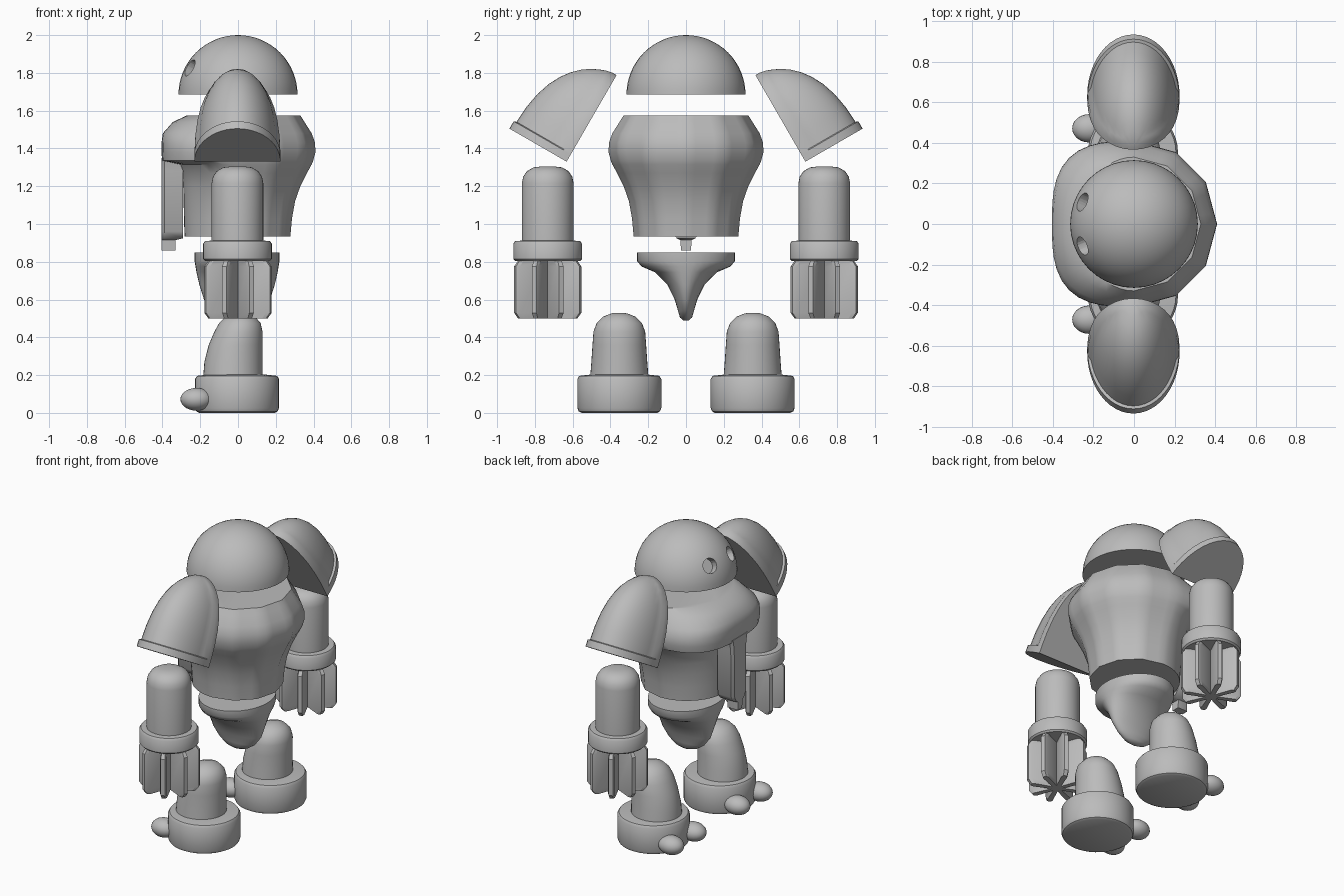
import bpy, bmesh, math
from math import sin, cos, pi
from mathutils import Vector

cube = bpy.data.objects.get("Cube")
if cube:
    bpy.data.objects.remove(cube)

grey = bpy.data.materials.new("plain grey")
grey.use_nodes = True
grey.diffuse_color = (0.5, 0.5, 0.5, 1)
grey.node_tree.nodes["Principled BSDF"].inputs["Base Color"].default_value = (0.5, 0.5, 0.5, 1)


def finish(name, bm, angle=35):
    bmesh.ops.remove_doubles(bm, verts=bm.verts, dist=0.0005)
    bmesh.ops.recalc_face_normals(bm, faces=bm.faces)
    mesh = bpy.data.meshes.new(name)
    bm.to_mesh(mesh)
    bm.free()
    mesh.materials.append(grey)
    ob = bpy.data.objects.new(name, mesh)
    bpy.context.collection.objects.link(ob)
    shade(ob, angle)
    return ob


def shade(ob, angle):
    bpy.ops.object.select_all(action='DESELECT')
    ob.select_set(True)
    bpy.context.view_layer.objects.active = ob
    bpy.ops.object.shade_smooth_by_angle(angle=math.radians(angle))


def loft(name, rings, angle=35):
    """Skin a stack of equal-length closed rings and cap both ends."""
    bm = bmesh.new()
    loops = [[bm.verts.new(p) for p in ring] for ring in rings]
    n = len(loops[0])
    for a, b in zip(loops, loops[1:]):
        for i in range(n):
            j = (i + 1) % n
            bm.faces.new((a[i], a[j], b[j], b[i]))
    bm.faces.new(loops[0])
    bm.faces.new(loops[-1])
    return finish(name, bm, angle)


def ellipse(cx, cy, z, rx, ry, n=40):
    return [(cx + rx * cos(2 * pi * i / n), cy + ry * sin(2 * pi * i / n), z) for i in range(n)]


def turned(name, cx, cy, profile):
    return loft(name, [ellipse(cx, cy, z, r, r) for r, z in profile])


# Head: half dome with two eye sockets
R, base = 0.315, 1.685
dome = [(R * cos(t * pi / 32), base + R * sin(t * pi / 32)) for t in range(16)] + [(0.004, base + R)]
head = turned("head", 0, 0, dome)
for s in (1, -1):
    d = Vector((-0.27, 0.115 * s, 0.15)).normalized()
    bpy.ops.mesh.primitive_cylinder_add(vertices=24, radius=0.048, depth=0.12,
                                        location=Vector((0, 0, base)) + d * R,
                                        rotation=d.to_track_quat('Z', 'Y').to_euler())
    cutter = bpy.context.object
    cutter.data.materials.append(grey)
    mod = head.modifiers.new("socket", 'BOOLEAN')
    mod.operation, mod.object = 'DIFFERENCE', cutter
    bpy.context.view_layer.objects.active = head
    bpy.ops.object.modifier_apply(modifier="socket")
    bpy.data.objects.remove(cutter)
shade(head, 35)


# Torso: faceted round back, squared chest overhanging the belly at -x
def torso_ring(z, r, front, power, n=48):
    pts = []
    for i in range(n):
        a = 2 * pi * i / n
        c, s = cos(a), sin(a)
        if c >= 0:
            k = cos(pi / 12) / cos(a % (pi / 6) - pi / 12) * r
            pts.append((k * c, k * s, z))
        else:
            k = (abs(c) ** power + abs(s) ** power) ** (-1 / power)
            pts.append((front * k * c, r * k * s, z))
    return pts


torso_rows = [
    (1.575, 0.33, 0.27, 2), (1.54, 0.352, 0.345, 2.3), (1.48, 0.39, 0.398, 2.8),
    (1.43, 0.408, 0.405, 3), (1.38, 0.41, 0.405, 3), (1.335, 0.398, 0.402, 3),
    (1.315, 0.39, 0.31, 2.2), (1.27, 0.365, 0.295, 2), (1.2, 0.33, 0.29, 2),
    (1.12, 0.302, 0.288, 2), (1.03, 0.286, 0.286, 2), (0.935, 0.277, 0.283, 2)]
loft("torso", [torso_ring(*row) for row in torso_rows])

# Hanging strip down the middle of the belly
strip = [(1.35, -0.28, 0.095), (1.28, -0.29, 0.08), (0.96, -0.29, 0.075), (0.925, -0.29, 0.05),
         (0.915, -0.33, 0.03), (0.86, -0.33, 0.026)]
loft("belly_strip", [[(-0.405, -w * 0.8, z), (-0.39, -w, z), (back, -w, z),
                      (back, w, z), (-0.39, w, z), (-0.405, w * 0.8, z)]
                     for z, back, w in strip])

# Pelvis: oval on top, pinched to a keel between the legs
pelvis = [(0.85, 0.225, 0.26), (0.805, 0.225, 0.26), (0.775, 0.22, 0.235), (0.745, 0.215, 0.165),
          (0.68, 0.2, 0.1), (0.6, 0.175, 0.06), (0.54, 0.13, 0.042), (0.505, 0.08, 0.032),
          (0.49, 0.03, 0.015)]
loft("pelvis", [ellipse(-0.005, 0, z, rx, ry) for z, rx, ry in pelvis], 45)


# Shoulder pad: quarter shell in its own tilted frame, with raised rims
def shoulder_pad(name, s):
    origin = Vector((-0.003, 0.632 * s, 1.33))
    up = Vector((0, -0.5 * s, 0.866))
    out = Vector((0, 0.866 * s, 0.5))
    rings = []
    heights = [0, 0.045, 0.05, 0.14, 0.23, 0.31, 0.37, 0.42, 0.46, 0.49, 0.51, 0.522, 0.529]
    arc = [i * pi / 24 for i in range(25)]
    for u in heights:
        k = math.sqrt(1 - (u / 0.53) ** 2.5)
        ring = []
        for t in arc:
            w, d = 0.228 * k * cos(t), 0.35 * k * sin(t)
            if u > 0.046 and d > 0.06:
                w, d = w * 0.95, max(0.06, d - 0.014)
            ring.append(origin + Vector((w, 0, 0)) + up * u + out * d)
        rings.append(ring)
    return loft(name, rings, 40)


# Hand: ring of eight fingers separated by V-shaped grooves
def hand_ring(cy, z, scale):
    pts = []
    for k in range(8):
        for r, deg in ((0.04, 0), (0.168, 15.5), (0.188, 18.5), (0.188, 26.5), (0.168, 29.5)):
            a = math.radians(45 * k + deg)
            pts.append((r * scale * cos(a), cy + r * scale * sin(a), z))
    return pts


for side, s in (("left", 1), ("right", -1)):
    shoulder_pad(side + "_shoulder_pad", s)

    # Arm
    ay = 0.732 * s
    turned(side + "_forearm", -0.003, ay,
           [(0.137, 0.88), (0.137, 1.215), (0.13, 1.25), (0.11, 1.28), (0.075, 1.3), (0.03, 1.305)])
    turned(side + "_cuff", -0.003, ay,
           [(0.172, 0.805), (0.182, 0.815), (0.182, 0.895), (0.172, 0.91), (0.135, 0.912)])
    loft(side + "_hand", [hand_ring(ay, z, k) for z, k in
                          ((0.5, 0.88), (0.53, 1), (0.775, 1), (0.806, 0.88))], 25)

    # Leg: upright at the heel side, sloping toward the toes
    fy = 0.353 * s
    leg = [(0.18, -0.185, 0.13, 0.155), (0.27, -0.178, 0.13, 0.148), (0.36, -0.155, 0.13, 0.142),
           (0.43, -0.125, 0.13, 0.137), (0.475, -0.1, 0.12, 0.12), (0.51, -0.065, 0.09, 0.085),
           (0.527, -0.02, 0.045, 0.04), (0.53, 0.005, 0.02, 0.01)]
    loft(side + "_leg", [ellipse((a + b) / 2, fy, z, (b - a) / 2, w) for z, a, b, w in leg], 50)

    # Foot with two toes
    turned(side + "_foot", -0.005, fy,
           [(0.2, 0), (0.215, 0.008), (0.222, 0.025), (0.222, 0.18), (0.212, 0.196), (0.15, 0.203)])
    for label, toe_y in (("outer", 0.472), ("inner", 0.234)):
        bm = bmesh.new()
        bmesh.ops.create_uvsphere(bm, u_segments=24, v_segments=14, radius=1)
        bmesh.ops.scale(bm, verts=bm.verts, vec=(0.085, 0.07, 0.06))
        bmesh.ops.translate(bm, verts=bm.verts, vec=(-0.22, toe_y * s, 0.072))
        finish(f"{side}_{label}_toe", bm, 60)
